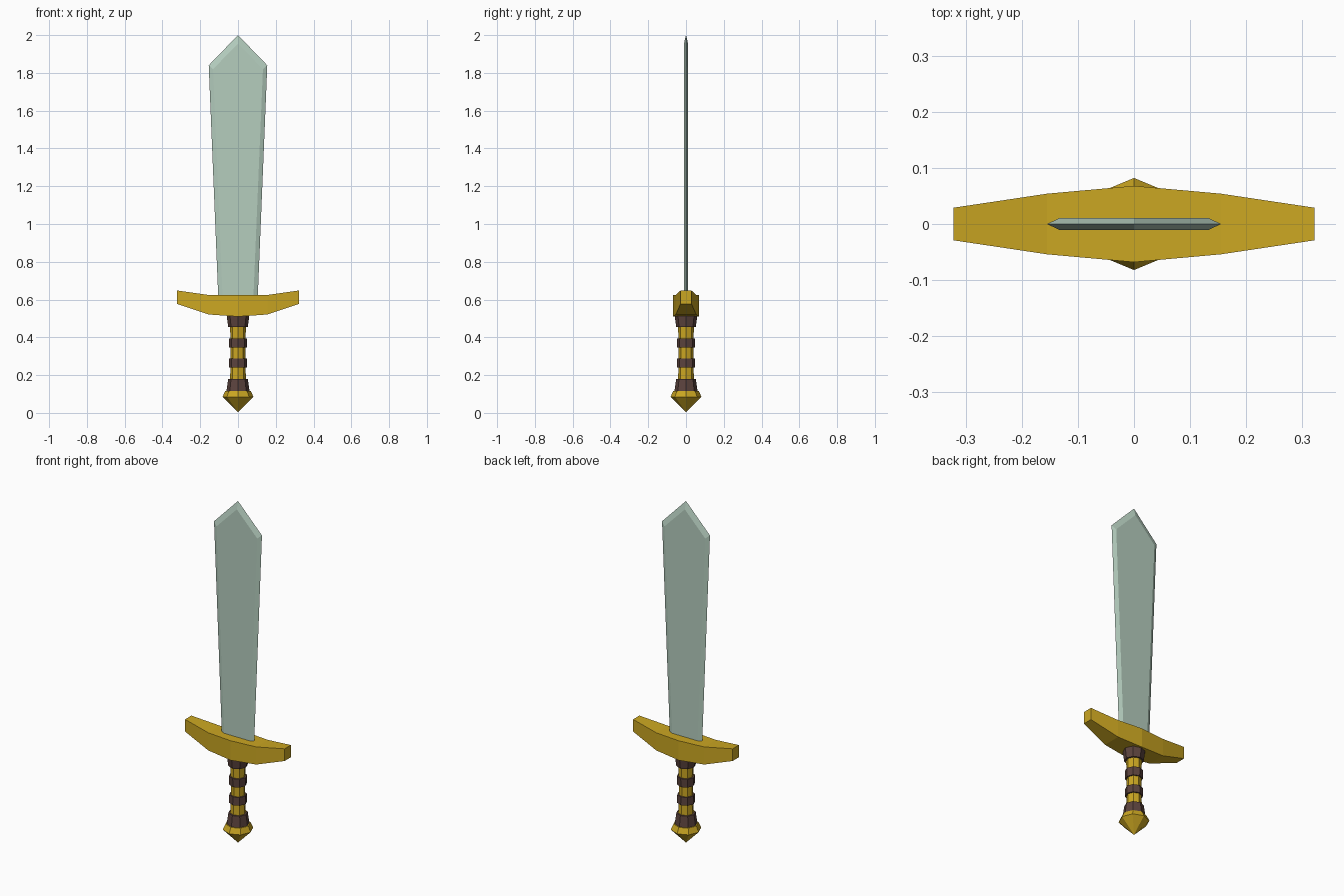
import bpy, math

if "Cube" in bpy.data.objects:
    bpy.data.objects.remove(bpy.data.objects["Cube"])


def material(name, rgb):
    m = bpy.data.materials.new(name)
    m.diffuse_color = (*rgb, 1)
    m.use_nodes = True
    m.node_tree.nodes["Principled BSDF"].inputs["Base Color"].default_value = m.diffuse_color
    return m


gold = material("gold", (0.60, 0.385, 0.016))
steel = material("pale green steel", (0.46, 0.61, 0.515))
leather = material("brown leather", (0.105, 0.056, 0.047))


def loft(name, rings, mats, ring_mats=None):
    """Skin equal-length rings of points, capping both ends."""
    n = len(rings[0])
    verts = [p for ring in rings for p in ring]
    faces, ids = [list(range(n))[::-1]], [0]
    for i in range(len(rings) - 1):
        for j in range(n):
            k = (j + 1) % n
            faces.append([i * n + j, i * n + k, (i + 1) * n + k, (i + 1) * n + j])
            ids.append(ring_mats[i] if ring_mats else 0)
    faces.append([(len(rings) - 1) * n + j for j in range(n)])
    ids.append(0)
    me = bpy.data.meshes.new(name)
    me.from_pydata(verts, [], faces)
    for m in mats:
        me.materials.append(m)
    for p, i in zip(me.polygons, ids):
        p.material_index = i
    ob = bpy.data.objects.new(name, me)
    bpy.context.collection.objects.link(ob)
    return ob


def octagon(r, z):
    return [(r * math.cos(a * math.pi / 4), r * math.sin(a * math.pi / 4), z) for a in range(8)]


# Blade: flat front and back outlines, with a wider sharp edge between them
def outline(base, shoulder, shoulder_z, tip_z, y):
    return [(-base, y, 0.6), (base, y, 0.6), (shoulder, y, shoulder_z),
            (0, y, tip_z), (-shoulder, y, shoulder_z)]


loft("blade", [outline(0.081, 0.132, 1.82, 1.955, -0.011),
               outline(0.104, 0.155, 1.84, 2.0, 0),
               outline(0.081, 0.132, 1.82, 1.955, 0.011)], [steel])

# Crossguard: rectangular sections (x, half depth, bottom, top), mirrored in x
half = [(0.322, 0.029, 0.577, 0.648), (0.155, 0.054, 0.521, 0.624), (0, 0.068, 0.51, 0.624)]
sections = [(-x, d, b, t) for x, d, b, t in half] + half[1::-1]
loft("crossguard", [[(x, -d, b), (x, d, b), (x, d, t), (x, -d, t)]
                    for x, d, b, t in sections], [gold])

# Grip: leather bands standing proud of a gold core
bands = [(0.11, 0.18, 0.062, 0.052, 0), (0.18, 0.24, 0.042, 0.040, 1),
         (0.24, 0.287, 0.049, 0.047, 0), (0.287, 0.345, 0.039, 0.039, 1),
         (0.345, 0.395, 0.047, 0.049, 0), (0.395, 0.455, 0.040, 0.042, 1),
         (0.455, 0.515, 0.052, 0.060, 0)]
rings, ids = [], []
for z0, z1, r0, r1, m in bands:
    rings += [octagon(r0, z0), octagon(r1, z1)]
    ids += [m, 0]
loft("grip", rings, [leather, gold], ids)

# Pommel: faceted, pointed at the bottom
loft("pommel", [octagon(0.002, 0.005), octagon(0.082, 0.085), octagon(0.067, 0.117)], [gold])
